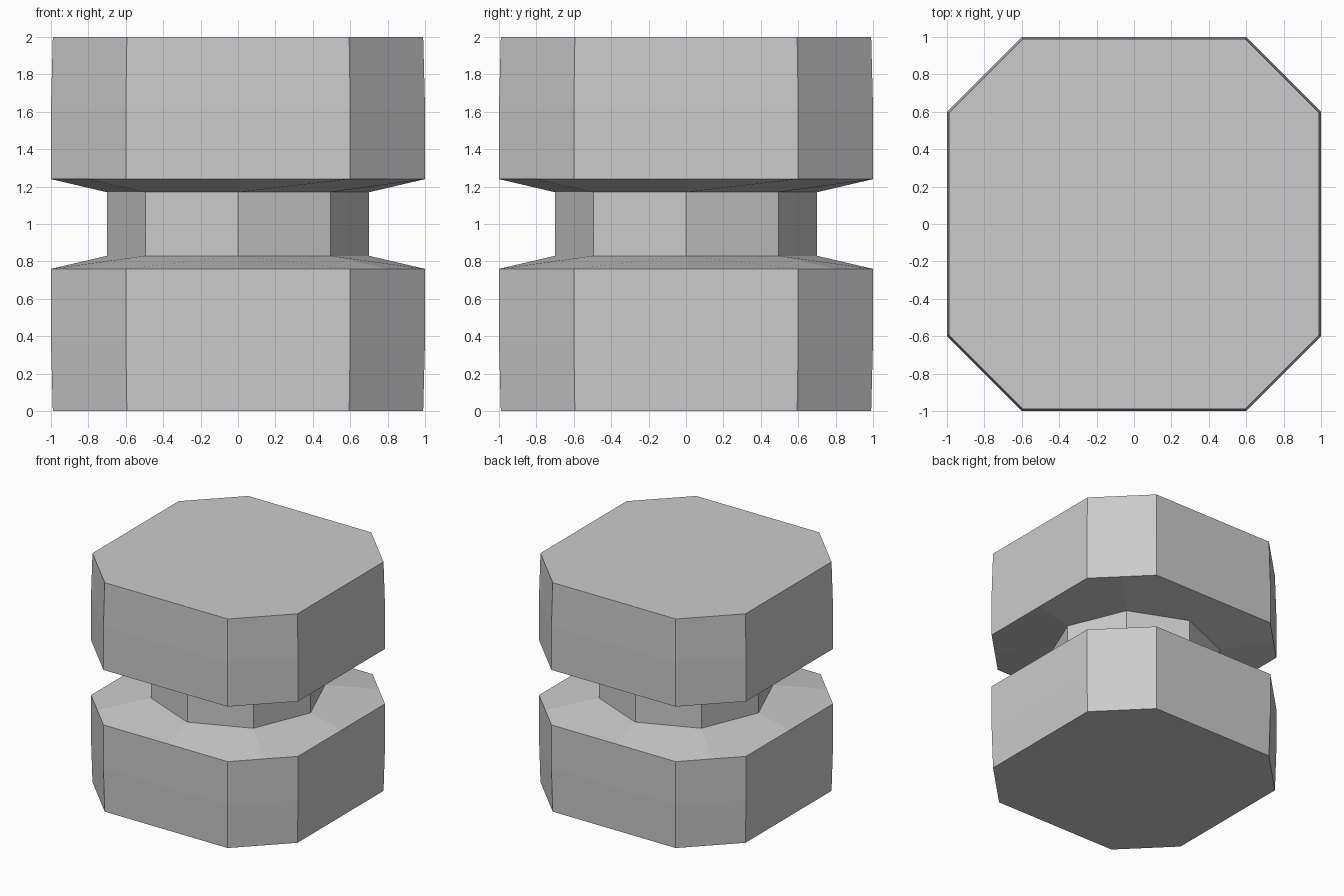
import bpy, bmesh, math

if "Cube" in bpy.data.objects:
    bpy.data.objects.remove(bpy.data.objects["Cube"])

bm = bmesh.new()


def block_ring(z, s):
    # chamfered square with a midpoint on every side (16 points)
    quarter = [(1, 0), (1, 0.6), (0.8, 0.8), (0.6, 1)]
    pts = []
    for q in range(4):
        for x, y in quarter:
            for _ in range(q):
                x, y = -y, x
            pts.append((x * s, y * s, z))
    return [bm.verts.new(p) for p in pts]


def neck_ring(z, r=0.7):
    return [bm.verts.new((r * math.cos(i * math.pi / 4), r * math.sin(i * math.pi / 4), z))
            for i in range(8)]


def bridge(a, b):
    n = len(a)
    for i in range(n):
        j = (i + 1) % n
        bm.faces.new((a[i], a[j], b[j], b[i]))


def shoulder(outer, inner):
    # each neck side meets two block edges
    for i in range(8):
        j = (i + 1) % 8
        bm.faces.new((outer[2 * i], outer[2 * i + 1], outer[(2 * i + 2) % 16], inner[j], inner[i]))


def block(z_end, z_mid, z_inner):
    # slightly tapered block, capped on its outer end
    rings = [block_ring(z_end, 0.99), block_ring(z_mid, 1.0), block_ring(z_inner, 1.0)]
    bm.faces.new(rings[0])
    bridge(rings[0], rings[1])
    bridge(rings[1], rings[2])
    return rings[2]


# lower and upper blocks joined by the narrow octagonal neck
lower = block(0, 0.38, 0.76)
upper = block(2, 1.62, 1.24)
neck_low, neck_high = neck_ring(0.83), neck_ring(1.17)
shoulder(lower, neck_low)
bridge(neck_low, neck_high)
shoulder(upper, neck_high)

bmesh.ops.recalc_face_normals(bm, faces=bm.faces[:])
mesh = bpy.data.meshes.new("spool_body")
bm.to_mesh(mesh)
bm.free()
bpy.context.collection.objects.link(bpy.data.objects.new("spool_body", mesh))
